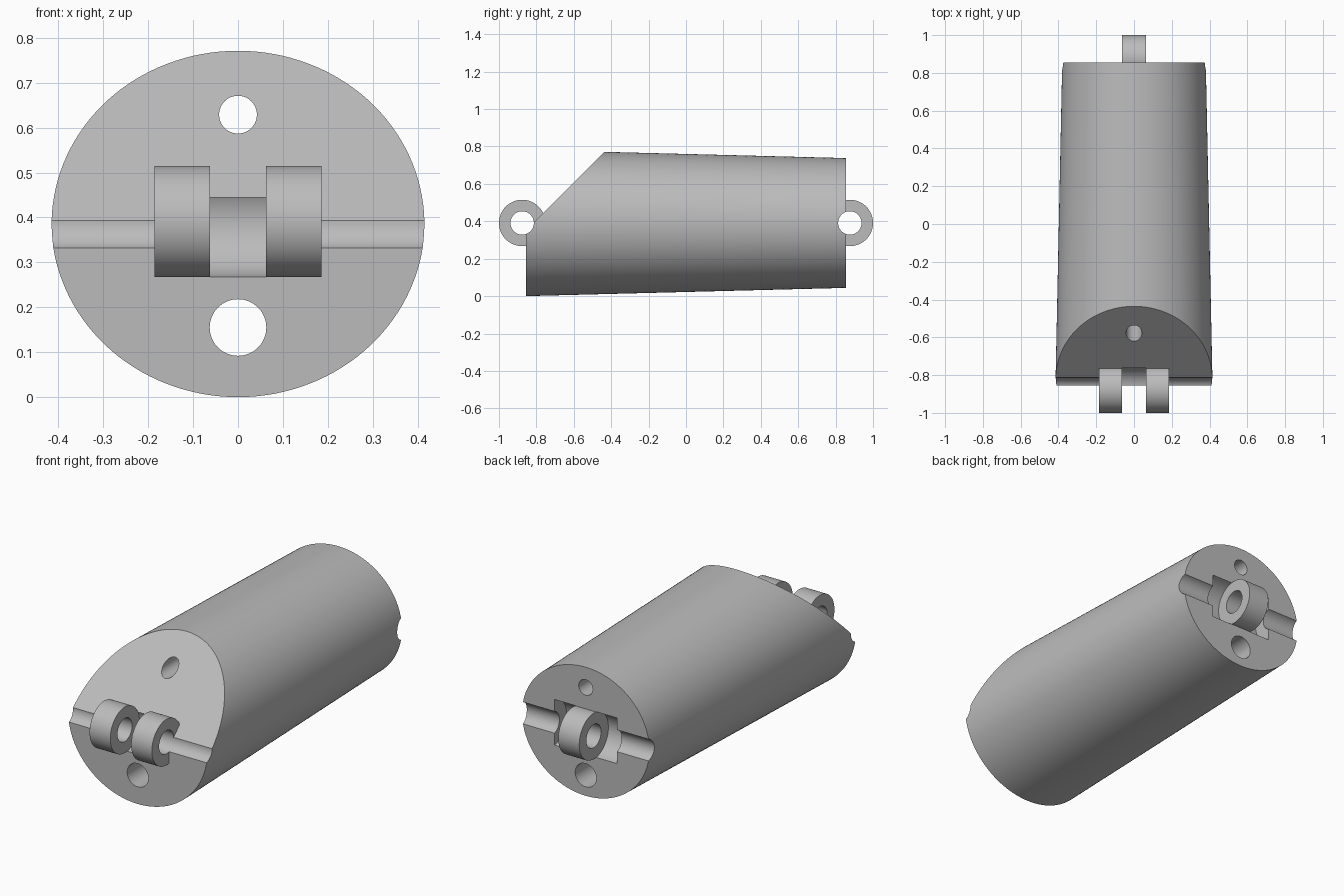
import bpy
import bmesh
import math
from mathutils import Matrix, Vector

old = bpy.data.objects.get("Cube")
if old:
    bpy.data.objects.remove(old, do_unlink=True)

grey = bpy.data.materials.new("plain grey")
grey.use_nodes = True
colour = (0.5, 0.5, 0.5, 1)
grey.diffuse_color = colour
grey.node_tree.nodes["Principled BSDF"].inputs["Base Color"].default_value = colour

AXIS_Z = 0.391      # height of the shell axis and both hinge pins
HINGE_Y = 0.876     # hinge distance from the middle
END_Y = 0.855       # flat ends of the shell
KNUCKLE_R = 0.124
PIN_R = 0.0625
TONGUE = 0.0625     # half width of the rear tongue
FORK = 0.186        # half width of the front fork


def make_object(name, bm):
    bmesh.ops.recalc_face_normals(bm, faces=bm.faces)
    mesh = bpy.data.meshes.new(name)
    bm.to_mesh(mesh)
    bm.free()
    mesh.materials.append(grey)
    obj = bpy.data.objects.new(name, mesh)
    bpy.context.collection.objects.link(obj)
    return obj


def cylinder(name, centre, radius, length, axis, segments=64):
    bm = bmesh.new()
    bmesh.ops.create_cone(bm, cap_ends=True, segments=segments,
                          radius1=radius, radius2=radius, depth=length)
    turn = Vector((0, 0, 1)).rotation_difference(Vector(axis)).to_matrix().to_4x4()
    bmesh.ops.transform(bm, matrix=Matrix.Translation(centre) @ turn, verts=bm.verts)
    return make_object(name, bm)


def cross_cylinder(name, y, radius, x0, x1):
    return cylinder(name, ((x0 + x1) / 2, y, AXIS_Z), radius, x1 - x0, (1, 0, 0))


def combine(target, tool, operation):
    tool.hide_render = True
    mod = target.modifiers.new(tool.name, 'BOOLEAN')
    mod.operation = operation
    mod.solver = 'EXACT'
    mod.object = tool
    bpy.context.view_layer.objects.active = target
    bpy.ops.object.modifier_apply(modifier=mod.name)
    bpy.data.objects.remove(tool, do_unlink=True)


# Tapered oval shell
bm = bmesh.new()
rings = []
for y, rx, rz in ((-END_Y, 0.416, 0.391), (END_Y, 0.380, 0.347)):
    rings.append([bm.verts.new((rx * math.cos(a), y, AXIS_Z + rz * math.sin(a)))
                  for a in (math.tau * i / 128 for i in range(128))])
    bm.faces.new(rings[-1])
for i in range(128):
    j = (i + 1) % 128
    bm.faces.new((rings[0][i], rings[0][j], rings[1][j], rings[1][i]))
shell = make_object("finger_segment", bm)

# Sloped cut across the upper front
bm = bmesh.new()
side = [bm.verts.new((-1, y, z)) for y, z in ((-1.2, 0.007), (-0.2, 1.007), (-1.2, 1.007))]
wedge = bmesh.ops.extrude_face_region(bm, geom=[bm.faces.new(side)])["geom"]
bmesh.ops.translate(bm, vec=(2, 0, 0),
                    verts=[v for v in wedge if isinstance(v, bmesh.types.BMVert)])
combine(shell, make_object("slope_cutter", bm), 'DIFFERENCE')

# Front fork with a gap for the next tongue
combine(shell, cross_cylinder("fork", -HINGE_Y, KNUCKLE_R, -FORK, FORK), 'UNION')
combine(shell, cross_cylinder("fork_gap", -HINGE_Y, KNUCKLE_R + 0.001, -TONGUE, TONGUE),
        'DIFFERENCE')

# Rear tongue with a pocket on each side
combine(shell, cross_cylinder("tongue", HINGE_Y, KNUCKLE_R, -TONGUE, TONGUE), 'UNION')
for x0, x1 in ((-FORK, -TONGUE), (TONGUE, FORK)):
    combine(shell, cross_cylinder("pocket", HINGE_Y, KNUCKLE_R + 0.001, x0, x1), 'DIFFERENCE')

# Hinge pin holes, which also groove the shell ends
for y in (-HINGE_Y, HINGE_Y):
    combine(shell, cross_cylinder("pin_hole", y, PIN_R, -0.6, 0.6), 'DIFFERENCE')

# Lengthwise cord channels above and below the hinges
for z, radius in ((0.629, 0.042), (0.155, 0.063)):
    combine(shell, cylinder("cord_channel", (0, 0, z), radius, 2.4, (0, 1, 0)), 'DIFFERENCE')

for poly in shell.data.polygons:
    poly.material_index = 0
bpy.ops.object.select_all(action='DESELECT')
shell.select_set(True)
bpy.context.view_layer.objects.active = shell
bpy.ops.object.shade_smooth_by_angle(angle=math.radians(30))
